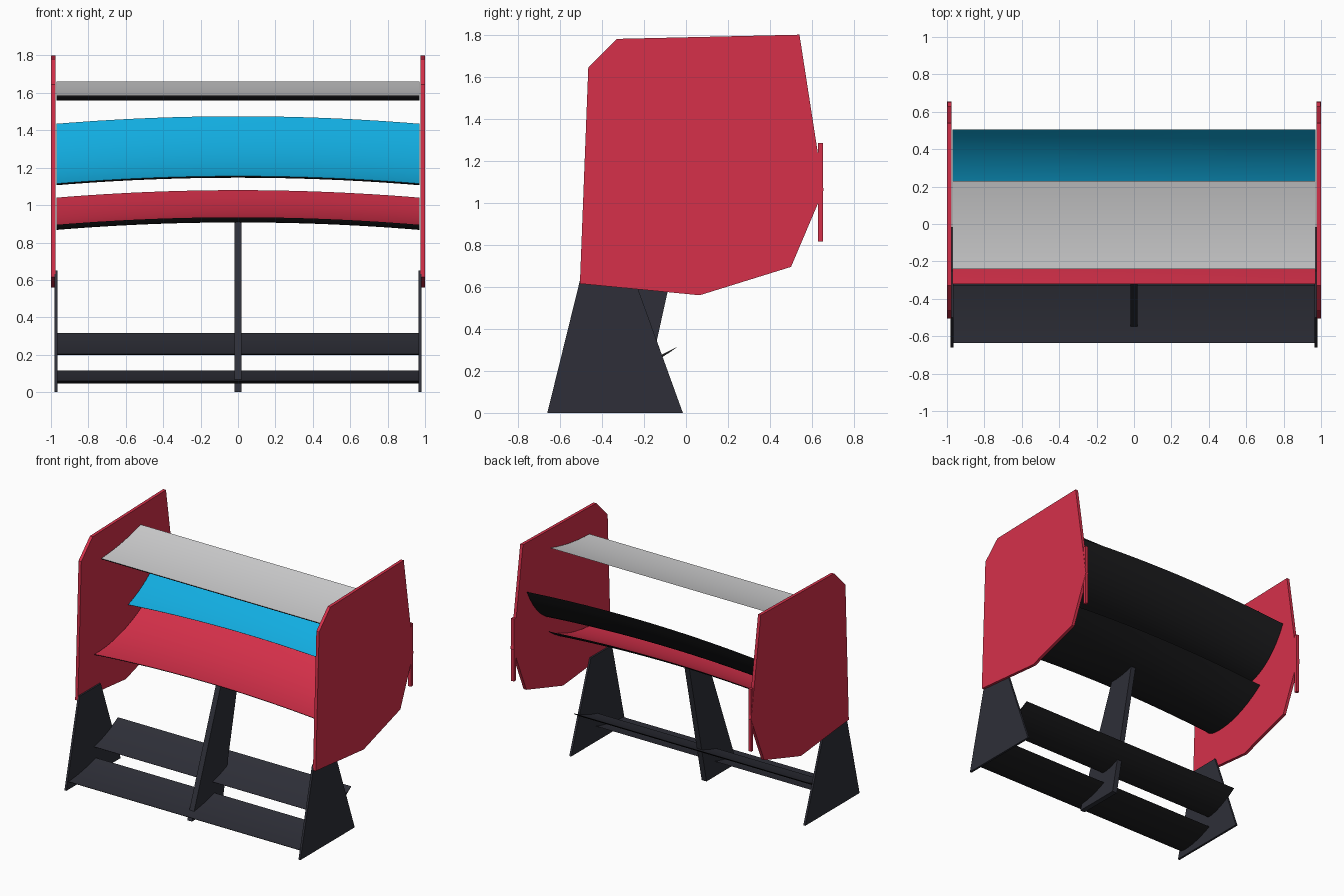
import bpy, bmesh, math
from mathutils import Vector

if "Cube" in bpy.data.objects:
    bpy.data.objects.remove(bpy.data.objects["Cube"])


def material(name, hex_code):
    rgb = [int(hex_code[i:i + 2], 16) / 255 for i in (0, 2, 4)]
    color = [c / 12.92 if c < 0.04 else ((c + 0.055) / 1.055) ** 2.4 for c in rgb] + [1]
    mat = bpy.data.materials.new(name)
    mat.use_nodes = True
    mat.diffuse_color = color
    mat.node_tree.nodes["Principled BSDF"].inputs["Base Color"].default_value = color
    return mat


RED = material("red", "D6304A")
BLUE = material("blue", "12AEE2")
WHITE = material("light_grey", "D0D0D1")
SLATE = material("slate", "2E2F38")
CARBON = material("carbon_black", "1E1E20")


def finish(name, bm, mats):
    bmesh.ops.recalc_face_normals(bm, faces=bm.faces)
    mesh = bpy.data.meshes.new(name)
    bm.to_mesh(mesh)
    bm.free()
    obj = bpy.data.objects.new(name, mesh)
    bpy.context.collection.objects.link(obj)
    for mat in mats:
        mesh.materials.append(mat)
    return obj


def plate(name, outline, x0, x1, mat):
    """Flat panel: a (y, z) outline extruded from x0 to x1."""
    bm = bmesh.new()
    face = bm.faces.new([bm.verts.new((x0, y, z)) for y, z in outline])
    moved = bmesh.ops.extrude_face_region(bm, geom=[face])["geom"]
    verts = [v for v in moved if isinstance(v, bmesh.types.BMVert)]
    bmesh.ops.translate(bm, verts=verts, vec=(x1 - x0, 0, 0))
    return finish(name, bm, [mat])


def wing(name, lead, trail, camber, thick, mat, arch=0.0, half=0.97, steps=14):
    """Inverted airfoil swept along x; painted top, carbon underside."""
    a, b = Vector(lead), Vector(trail)
    chord = b - a
    down = Vector((chord.y, -chord.x)).normalized()

    def point(i, t_scale):
        t = (i / steps) ** 2 if i < steps else 1.0
        drop = camber * 4 * t * (1 - t) + t_scale * 2.6 * math.sqrt(t) * (1 - t)
        return a + chord * t + down * drop

    ring = [point(i, 0) for i in range(steps + 1)]
    ring += [point(i, thick) for i in range(steps - 1, 0, -1)]
    spans = 24 if arch else 1
    bm = bmesh.new()
    rows = []
    for s in range(spans + 1):
        u = 2 * s / spans - 1
        rows.append([bm.verts.new((u * half, p.x, p.y + arch * (1 - u * u))) for p in ring])
    n = len(ring)
    for r0, r1 in zip(rows, rows[1:]):
        for k in range(n):
            j = (k + 1) % n
            face = bm.faces.new((r0[k], r0[j], r1[j], r1[k]))
            face.material_index = 0 if k < steps else 1
    for row in (rows[0], rows[-1]):
        bm.faces.new(row).material_index = 1
    obj = finish(name, bm, [mat, CARBON])
    bpy.ops.object.select_all(action="DESELECT")
    obj.select_set(True)
    bpy.context.view_layer.objects.active = obj
    bpy.ops.object.shade_smooth_by_angle(angle=math.radians(35))
    return obj


# Side panels, rear strips and feet, one set per side
END_PLATE = [(-0.505, 0.615), (-0.465, 1.645), (-0.33, 1.78), (0.54, 1.80),
             (0.655, 1.06), (0.5, 0.695), (0.065, 0.56)]
STRIP = [(0.628, 0.815), (0.628, 1.285), (0.651, 1.285), (0.651, 0.815)]
FOOT = [(-0.66, 0), (-0.5, 0.65), (-0.25, 0.65), (-0.015, 0)]
for side, sx in (("left", 1), ("right", -1)):
    plate(side + "_end_plate", END_PLATE, sx * 0.977, sx, RED)
    plate(side + "_rear_strip", STRIP, sx * 0.975, sx * 0.998, RED)
    plate(side + "_support", FOOT, sx * 0.965, sx * 0.981, SLATE)

# Centre strut leaning back up to the main wing
plate("centre_strut", [(-0.575, 0), (-0.225, 0.91), (-0.005, 0.95), (-0.215, 0)],
      -0.02, 0.02, SLATE)

# Wing elements
wing("top_wing", (-0.24, 1.585), (0.23, 1.66), 0.015, 0.035, WHITE)
wing("upper_flap", (0.08, 1.115), (0.505, 1.435), 0.045, 0.04, BLUE, arch=0.04)
wing("main_wing", (-0.32, 0.895), (0.25, 1.04), 0.04, 0.035, RED, arch=0.04)

# Lower beams
wing("rear_beam", (-0.33, 0.205), (-0.04, 0.315), 0.01, 0.02, SLATE)
wing("front_beam", (-0.635, 0.06), (-0.31, 0.115), 0.01, 0.02, SLATE)
